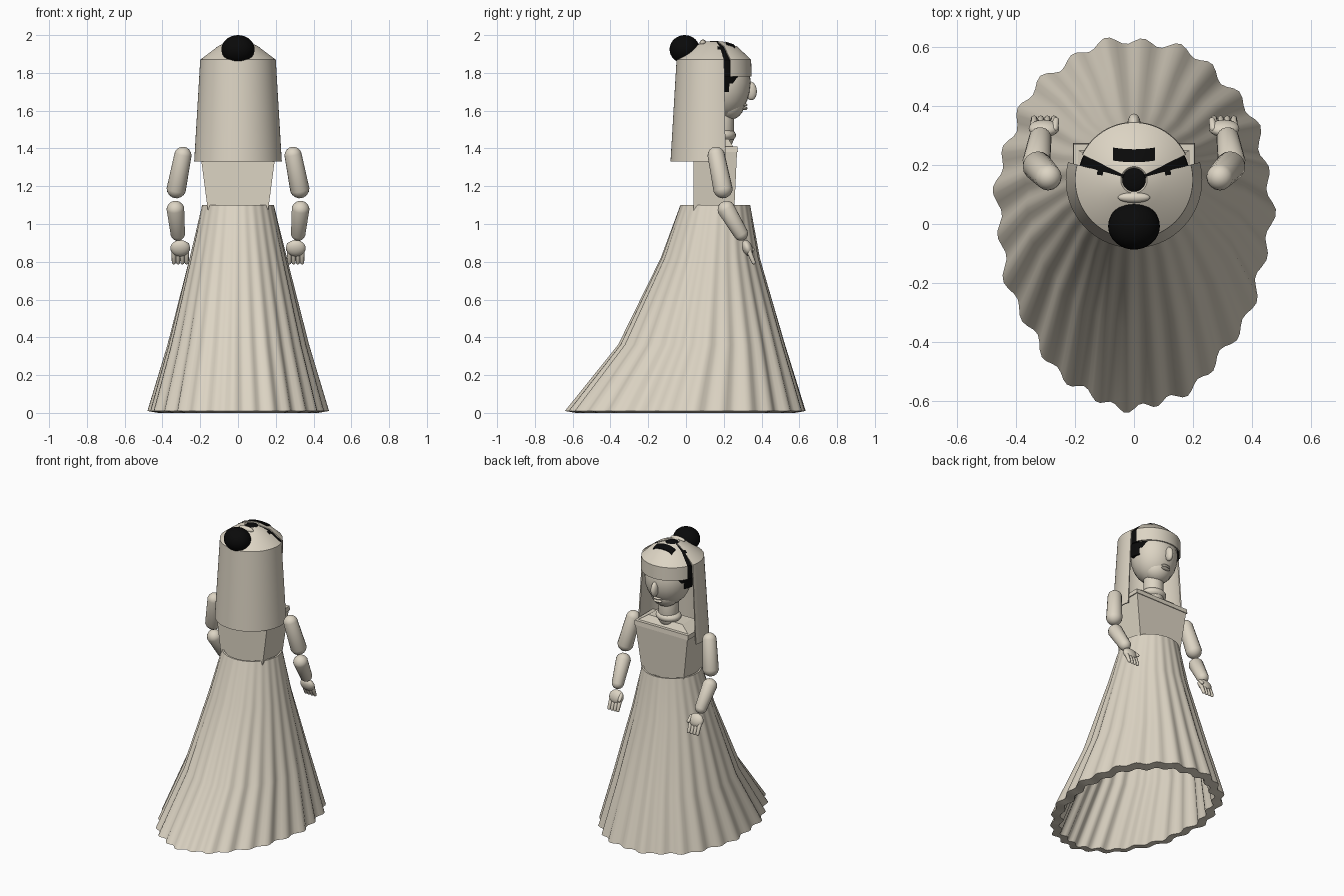
import bpy, bmesh
from math import sin, cos, pi, radians
from mathutils import Vector, Matrix

if "Cube" in bpy.data.objects:
    bpy.data.objects.remove(bpy.data.objects["Cube"])


def material(name, rgb):
    m = bpy.data.materials.new(name)
    m.use_nodes = True
    m.diffuse_color = (*rgb, 1)
    m.node_tree.nodes["Principled BSDF"].inputs["Base Color"].default_value = (*rgb, 1)
    m.use_backface_culling = True
    return m


IVORY = material("ivory", (0.72, 0.66, 0.55))
BLACK = material("black", (0.003, 0.003, 0.003))
AXIS_Y = 0.15  # the veil, cap and hair turn about this line


def finish(name, bm, mat, smooth=35, flip=False):
    bmesh.ops.recalc_face_normals(bm, faces=bm.faces)
    if flip:
        bmesh.ops.reverse_faces(bm, faces=bm.faces)
    me = bpy.data.meshes.new(name)
    bm.to_mesh(me)
    bm.free()
    me.materials.append(mat)
    ob = bpy.data.objects.new(name, me)
    bpy.context.collection.objects.link(ob)
    if smooth:
        bpy.ops.object.select_all(action="DESELECT")
        ob.select_set(True)
        bpy.context.view_layer.objects.active = ob
        bpy.ops.object.shade_smooth_by_angle(angle=radians(smooth))
    return ob


def ellipsoid(name, centre, radii, mat=IVORY, tilt=0, segs=24):
    bm = bmesh.new()
    bmesh.ops.create_uvsphere(bm, u_segments=segs, v_segments=segs // 2, radius=1)
    bm.transform(Matrix.Translation(centre) @ Matrix.Rotation(tilt, 4, "X")
                 @ Matrix.Diagonal((*radii, 1)))
    return finish(name, bm, mat)


def capsule(name, a, b, ra, rb, segs=16):
    """Round-ended limb from a to b, with a radius at each end."""
    a, b = Vector(a), Vector(b)
    bm = bmesh.new()
    bmesh.ops.create_uvsphere(bm, u_segments=segs, v_segments=9, radius=1)
    half = (b - a).length / 2
    for v in bm.verts:
        end = 1 if v.co.z > 0 else -1
        v.co = v.co * (rb if end > 0 else ra) + Vector((0, 0, half * end))
    turn = (b - a).to_track_quat("Z", "Y").to_matrix().to_4x4()
    bm.transform(Matrix.Translation((a + b) / 2) @ turn)
    return finish(name, bm, IVORY, 60)


def frustum(name, z0, low, z1, high):
    """Tapered box; low and high are (half width, back y, front y)."""
    bm = bmesh.new()
    bmesh.ops.create_cube(bm, size=2)
    for v in bm.verts:
        w, back, front = high if v.co.z > 0 else low
        v.co = (w * v.co.x, front if v.co.y > 0 else back, z1 if v.co.z > 0 else z0)
    return finish(name, bm, IVORY, 0)


def sector(name, profile, a0, a1, mat=IVORY, thick=0.008, steps=32):
    """Turn a thick profile of (radius, z) through part of a circle."""
    loop = list(profile) + [(r - thick, z - thick * (i > 0))
                            for i, (r, z) in reversed(list(enumerate(profile)))]
    bm = bmesh.new()
    rings = []
    for s in range(steps + 1):
        a = radians(a0 + (a1 - a0) * s / steps)
        rings.append([bm.verts.new((r * cos(a), AXIS_Y + r * sin(a), z)) for r, z in loop])
    n = len(loop)
    for p, q in zip(rings, rings[1:]):
        for i in range(n):
            j = (i + 1) % n
            bm.faces.new((p[i], p[j], q[j], q[i]))
    bm.faces.new(rings[0])
    bm.faces.new(rings[-1])
    return finish(name, bm, mat, 25)


# Skirt: a pleated double shell turned inside out, with a trailing hem
LEVELS = [  # z, centre y, x radius, y radius, pleat depth, gap between shells
    (1.10, 0.155, 0.19, 0.185, 0.0, 0.012),
    (0.82, 0.13, 0.255, 0.26, 0.003, 0.018),
    (0.36, 0.085, 0.365, 0.435, 0.008, 0.03),
    (0.01, 0.0, 0.462, 0.625, 0.013, 0.058),
]


def skirt():
    bm = bmesh.new()
    segs = 160

    def ring(level, inner):
        z, cy, rx, ry, pleat, gap = level
        cut = gap if inner else 0
        out = []
        for s in range(segs):
            a = 2 * pi * s / segs
            wave = pleat * (sin(26 * a) + 0.5 * sin(11 * a + 1)) - cut
            egg = 1 + 0.09 * sin(a) * (1.1 - z)
            zz = 0 if inner and z < 0.1 else z
            out.append(bm.verts.new(((rx + wave) * egg * cos(a), cy + (ry + wave) * sin(a), zz)))
        return out

    rings = [ring(l, False) for l in LEVELS] + [ring(l, True) for l in reversed(LEVELS)]
    for k, p in enumerate(rings):
        q = rings[(k + 1) % len(rings)]
        for i in range(segs):
            j = (i + 1) % segs
            bm.faces.new((p[i], p[j], q[j], q[i]))
    finish("skirt", bm, IVORY, 40, flip=True)


skirt()

# Bodice, collar and neck
frustum("bodice", 1.06, (0.158, 0.04, 0.255), 1.38, (0.2, 0.04, 0.27))
frustum("collar_band", 1.38, (0.207, 0.06, 0.275), 1.41, (0.205, 0.07, 0.272))
frustum("shoulder_yoke", 1.41, (0.19, 0.08, 0.25), 1.45, (0.13, 0.11, 0.225))
ellipsoid("neck_base", (0, 0.19, 1.47), (0.085, 0.075, 0.04))
capsule("neck", (0, 0.19, 1.46), (0, 0.19, 1.6), 0.065, 0.065, 24)

# Head and face
ellipsoid("head", (0, 0.195, 1.745), (0.15, 0.148, 0.19))
ellipsoid("jaw", (0, 0.225, 1.635), (0.095, 0.085, 0.085))
ellipsoid("nose", (0, 0.342, 1.705), (0.022, 0.033, 0.05), tilt=0.1)
for z in (1.612, 1.63):
    ellipsoid("lip", (0, 0.31, z), (0.032, 0.016, 0.009), segs=16)

# Veil behind, cap in front, with a round opening on top
CROWN = [(0.197, 1.78), (0.195, 1.87), (0.12, 1.94), (0.045, 1.966)]
sector("veil", [(0.232, 1.33), (0.2, 1.87), (0.1, 1.945), (0.045, 1.966)], 165, 375, steps=56)
sector("cap", CROWN, 26, 154)

# Black hair showing in the gaps
INNER = [(r - 0.006, z - 0.003) for r, z in CROWN]
for side, flipped in (("left", False), ("right", True)):
    def span(a, b):
        return (180 - b, 180 - a) if flipped else (a, b)
    sector(side + "_hair_strip", INNER, *span(8, 30), BLACK, steps=6)
    sector(side + "_temple_hair", [(0.17, 1.745), (0.175, 1.785)], *span(5, 46), BLACK, 0.05, 8)
    sector(side + "_sideburn", [(0.165, 1.7), (0.17, 1.745)], *span(5, 28), BLACK, 0.05, 8)
ellipsoid("crown_hair", (0, AXIS_Y, 1.952), (0.046, 0.046, 0.018), BLACK)
ellipsoid("bun", (0, -0.007, 1.925), (0.088, 0.08, 0.075), BLACK, segs=32)
ellipsoid("hair_tie", (0, 0.09, 1.958), (0.055, 0.018, 0.018))


# Dark patch lying on the front of the cap
def cap_height(x, y):
    r = Vector((x, y - AXIS_Y)).length
    for (r1, z1), (r0, z0) in zip(CROWN, CROWN[1:]):
        if r >= r0:
            height = z0 + (z1 - z0) * (r - r0) / (r1 - r0)
            if r <= r1:
                return height
    return CROWN[-1][1]


bm = bmesh.new()
bmesh.ops.create_grid(bm, x_segments=16, y_segments=6, size=1)
top = bmesh.ops.extrude_face_region(bm, geom=bm.faces[:])["geom"]
raised = {g for g in top if isinstance(g, bmesh.types.BMVert)}
for v in bm.verts:
    x = 0.072 * v.co.x
    y = 0.232 + 0.022 * v.co.y + 0.006 * v.co.x ** 2
    v.co = (x, y, cap_height(x, y) + (0.005 if v in raised else -0.002))
finish("hair_patch", bm, BLACK)

# Arms and hands
for side, s in (("left", 1), ("right", -1)):
    capsule(side + "_upper_arm", (s * 0.292, 0.16, 1.363), (s * 0.326, 0.195, 1.188), 0.046, 0.052)
    capsule(side + "_forearm", (s * 0.331, 0.215, 1.075), (s * 0.319, 0.29, 0.95), 0.048, 0.039)
    ellipsoid(side + "_palm", (s * 0.306, 0.325, 0.872), (0.052, 0.027, 0.045), tilt=0.35)
    for f in range(4):
        x = s * (0.272 + 0.0225 * f)
        capsule(side + "_finger", (x, 0.332, 0.86), (x, 0.358, 0.797), 0.014, 0.011, 8)
    capsule(side + "_thumb", (s * 0.27, 0.325, 0.89), (s * 0.265, 0.352, 0.865), 0.013, 0.011, 8)
